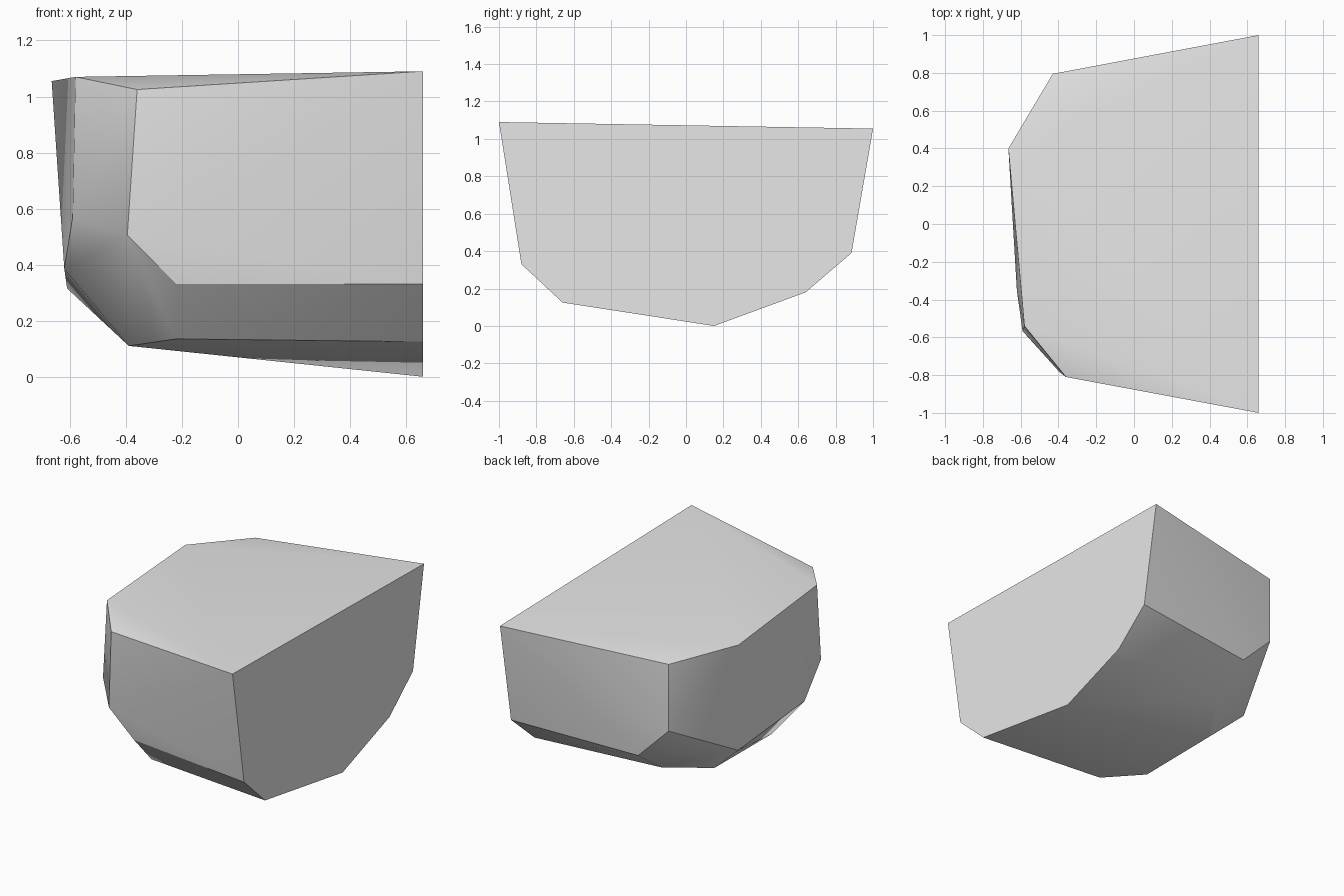
import bpy, bmesh, math

default_cube = bpy.data.objects.get("Cube")
if default_cube:
    bpy.data.objects.remove(default_cube, do_unlink=True)


def make_material(name, color):
    material = bpy.data.materials.new(name)
    material.use_nodes = True
    material.diffuse_color = color
    material.node_tree.nodes["Principled BSDF"].inputs["Base Color"].default_value = color
    return material


def convex_object(name, points, material):
    """Wrap the corner points in a closed faceted solid with soft shallow edges."""
    bm = bmesh.new()
    for point in points:
        bm.verts.new(point)
    bmesh.ops.convex_hull(bm, input=bm.verts[:])
    loose = [vert for vert in bm.verts if not vert.link_faces]
    bmesh.ops.delete(bm, geom=loose, context="VERTS")
    bmesh.ops.recalc_face_normals(bm, faces=bm.faces[:])
    mesh = bpy.data.meshes.new(name)
    bm.to_mesh(mesh)
    bm.free()
    mesh.materials.append(material)
    obj = bpy.data.objects.new(name, mesh)
    bpy.context.collection.objects.link(obj)
    bpy.ops.object.select_all(action="DESELECT")
    obj.select_set(True)
    bpy.context.view_layer.objects.active = obj
    bpy.ops.object.shade_smooth_by_angle(angle=math.radians(30))
    return obj


# Flat cut side of the stone, as a (y, z) profile
cut_x = 0.66
cut_profile = [(-1, 1.09), (-.88, .33), (-.66, .125), (.15, 0),
               (.64, .18), (.885, .39), (1, 1.055)]
cut_side = [(cut_x, y, z) for y, z in cut_profile]

# Corners of the top outline, front to back
top_rim = [(-.36, -.81, 1.025), (-.58, -.54, 1.07),
           (-.665, .4, 1.055), (-.43, .795, 1.014)]

# Corners where the walls turn under, front to back
shoulder = [(-.22, -.77, .33), (-.395, -.784, .505), (-.59, -.567, .57),
            (-.62, -.354, .385), (-.61, .326, .315),
            (-.43, .795, .573), (-.21, .8, .355)]

# Corners of the underside, front to back
underside = [(-.22, -.59, .135), (-.39, -.34, .11),
             (-.39, .26, .115), (-.21, .55, .18)]

stone_gray = make_material("stone_gray", (0.8, 0.8, 0.8, 1))
convex_object("half_boulder", cut_side + top_rim + shoulder + underside, stone_gray)
